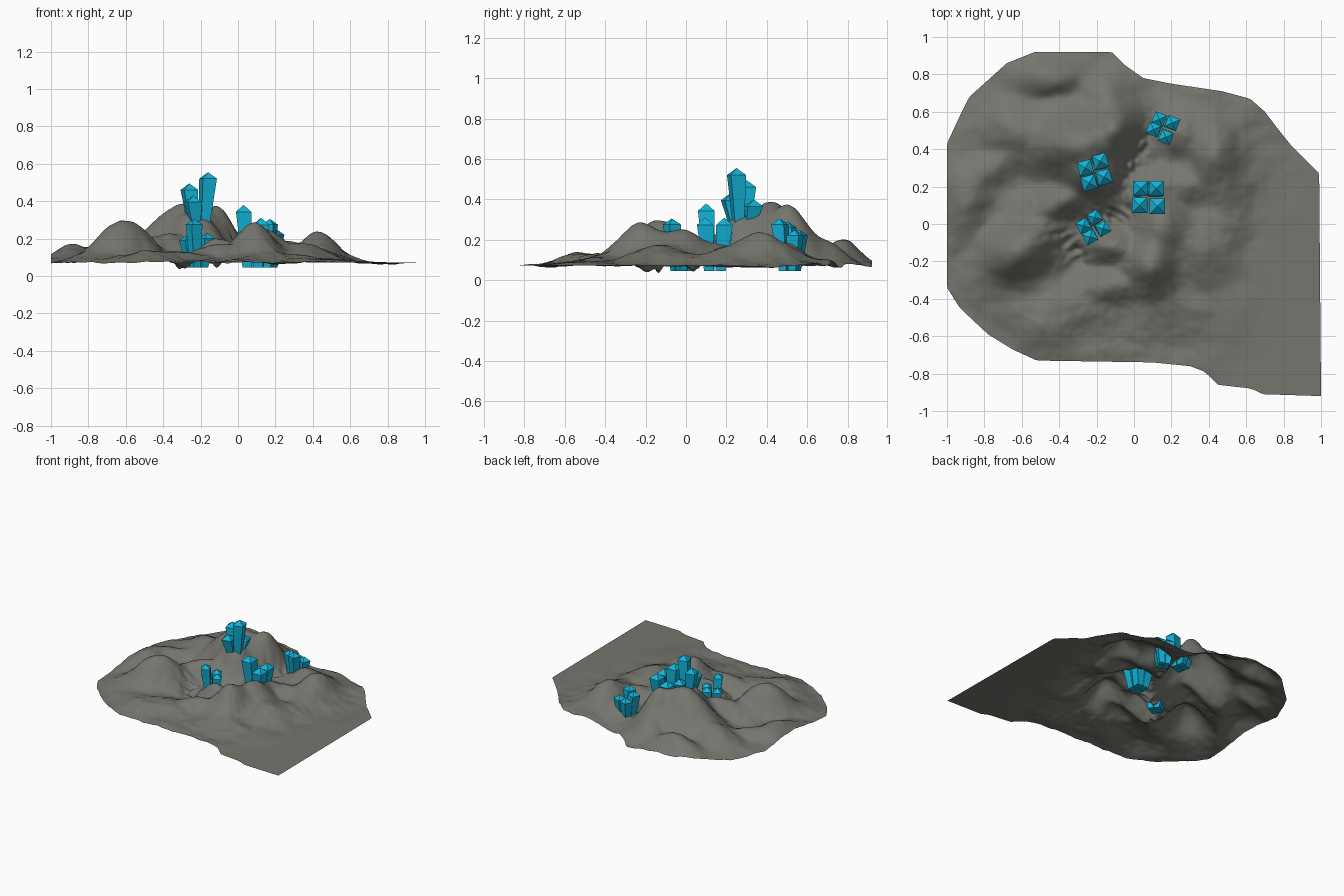
import bpy, bmesh, math
from mathutils import Vector, Matrix, noise

if "Cube" in bpy.data.objects:
    bpy.data.objects.remove(bpy.data.objects["Cube"])


def material(name, rgb):
    m = bpy.data.materials.new(name)
    m.diffuse_color = (*rgb, 1)
    m.use_nodes = True
    m.node_tree.nodes["Principled BSDF"].inputs["Base Color"].default_value = m.diffuse_color
    return m


ROCK = material("grey rock", (0.18, 0.18, 0.158))
CYAN = material("cyan crystal", (0.006, 0.46, 0.70))

# Ragged outline of the ground sheet, seen from above
OUTLINE = [(-1, .43), (-.93, .58), (-.88, .68), (-.68, .86), (-.53, .92), (-.12, .92),
           (-.05, .85), (.05, .78), (.2, .75), (.47, .71), (.62, .67), (.7, .6), (.76, .52),
           (.84, .42), (.99, .27), (1, -.92), (.69, -.91), (.63, -.88), (.45, -.86),
           (.38, -.79), (.3, -.76), (.1, -.74), (-.52, -.73), (-.65, -.67), (-.78, -.59),
           (-.93, -.45), (-1, -.34)]

# Hills: x, y, height, radius along, radius across, angle in degrees
HILLS = [(-.28, .42, .31, .25, .20, 0), (-.11, .52, .26, .13, .15, 0),
         (-.16, .68, .12, .14, .14, 0), (-.22, .26, .25, .17, .12, 0),
         (-.40, .12, .16, .22, .11, 20),
         (-.60, -.13, .23, .22, .15, 35), (.09, -.21, .205, .15, .17, 0),
         (.15, -.02, .175, .15, .17, 0), (-.10, -.12, .12, .13, .09, 0),
         (-.10, -.33, .09, .18, .10, 10), (.32, -.12, .10, .16, .2, 0),
         (.42, .38, .155, .14, .20, 0), (.28, .47, .12, .15, .13, 0),
         (.26, .2, .10, .15, .12, 0),
         (-.62, .50, .12, .2, .16, 0), (-.45, .78, .10, .22, .11, 0),
         (-.76, .30, .08, .2, .1, 30),
         (-.90, .10, .09, .12, .2, 0), (.08, .16, .11, .15, .13, 0),
         (-.35, -.45, .05, .3, .15, 0), (.2, -.45, .04, .3, .15, 0)]
# Gullies that dip below the base level
GULLIES = [(-.36, -.12, .06, .13, .06, -40), (0, .36, .05, .2, .05, 65),
           (-.14, .03, .05, .15, .05, 20)]


def bump(x, y, b):
    bx, by, h, sx, sy, a = b
    c, s = math.cos(math.radians(a)), math.sin(math.radians(a))
    u, v = (x - bx) * c + (y - by) * s, (y - by) * c - (x - bx) * s
    return h * math.exp(-(u / sx) ** 2 - (v / sy) ** 2)


def height(x, y, t):
    h = sum(bump(x, y, b) ** 3.2 for b in HILLS) ** (1 / 3.2)
    g = sum(bump(x, y, b) for b in GULLIES)
    flat = min(1, max(0, (0.62 - x + 0.45 * (y + .6)) / .35))   # calm south-east corner
    rough = noise.fractal(Vector((x * 4, y * 4, 3.1)), 0.9, 2.1, 4) * 0.02
    rough += max(0, noise.noise(Vector((x * 3, y * 3, 9)))) * .05 * min(1, (1 - t) * 5)
    jag = noise.noise(Vector((x * 30, y * 30, 1.7))) * min(.035, g * .7)
    return max(0.0, 0.072 + h + flat * rough - g * .8 * math.exp(-h * 5) + jag)


def edge_radius(a):
    d = Vector((math.cos(a), math.sin(a)))
    best = 0
    for p, q in zip(OUTLINE, OUTLINE[1:] + OUTLINE[:1]):
        p, e = Vector(p), Vector(q) - Vector(p)
        den = d.x * e.y - d.y * e.x
        if abs(den) > 1e-9:
            r = (p.x * e.y - p.y * e.x) / den
            s = (p.x * d.y - p.y * d.x) / den
            if r > 0 and -1e-6 <= s <= 1 + 1e-6:
                best = max(best, r)
    return best


# Ground: open sheet of rings fitted to the outline
SEG, RINGS = 300, 70
bm = bmesh.new()
centre = bm.verts.new((0, 0, height(0, 0, 0)))
spokes = sorted([2 * math.pi * i / SEG for i in range(SEG)] +
                [math.atan2(-.92, 1) + 2 * math.pi])
radii = [edge_radius(a) for a in spokes]
prev = None
for k in range(1, RINGS + 1):
    t = k / RINGS
    ring = []
    for a, r in zip(spokes, radii):
        x, y = r * t * math.cos(a), r * t * math.sin(a)
        ring.append(bm.verts.new((x, y, height(x, y, t))))
    for i in range(len(ring)):
        j = (i + 1) % len(ring)
        if prev:
            bm.faces.new((prev[i], ring[i], ring[j], prev[j]))
        else:
            bm.faces.new((centre, ring[i], ring[j]))
    prev = ring
me = bpy.data.meshes.new("rocky_ground")
bm.to_mesh(me)
bm.free()
me.materials.append(ROCK)
me.polygons.foreach_set("use_smooth", [True] * len(me.polygons))
bpy.context.collection.objects.link(bpy.data.objects.new("rocky_ground", me))


def add_crystal(bm, tip, foot, width, angle):
    """Four-sided shaft, narrow at the foot, with a pyramid tip."""
    tip, foot = Vector(tip), Vector(foot)
    rot = Matrix.Rotation(math.radians(angle), 3, 'Z')
    shoulder = tip - Vector((0, 0, width * .45))
    rings = []
    for c, w in ((foot, width * .6), (shoulder, width)):
        rings.append([bm.verts.new(c + rot @ Vector((sx * w / 2, sy * w / 2, 0)))
                      for sx, sy in ((-1, -1), (1, -1), (1, 1), (-1, 1))])
    top = bm.verts.new(tip)
    low, high = rings
    bm.faces.new(low[::-1])
    for i in range(4):
        j = (i + 1) % 4
        bm.faces.new((low[i], low[j], high[j], high[i]))
        bm.faces.new((high[i], high[j], top))


# Crystal clusters: foot level, width, turn, tips
CLUSTERS = {
    "summit": (.27, .077, 15, [(-.16, .25, .555), (-.26, .30, .495), (-.18, .335, .40), (-.24, .22, .43)]),
    "middle": (.045, .082, 0, [(.03, .10, .38), (.125, .095, .31), (.12, .19, .31), (.035, .19, .27)]),
    "gully": (.045, .066, 30, [(-.235, -.07, .305), (-.27, -.01, .22), (-.21, .035, .23), (-.165, -.025, .23)]),
    "rear": (.045, .066, -22, [(.17, .465, .305), (.105, .505, .29), (.135, .56, .25), (.205, .54, .25)]),
}
for name, (foot, width, turn, tips) in CLUSTERS.items():
    bm = bmesh.new()
    cx, cy = sum(t[0] for t in tips) / 4, sum(t[1] for t in tips) / 4
    for x, y, z in tips:
        add_crystal(bm, (x, y, z), (cx + (x - cx) * .6, cy + (y - cy) * .6, foot), width, turn)
    me = bpy.data.meshes.new(name + "_crystals")
    bm.to_mesh(me)
    bm.free()
    me.materials.append(CYAN)
    bpy.context.collection.objects.link(bpy.data.objects.new(name + "_crystals", me))
